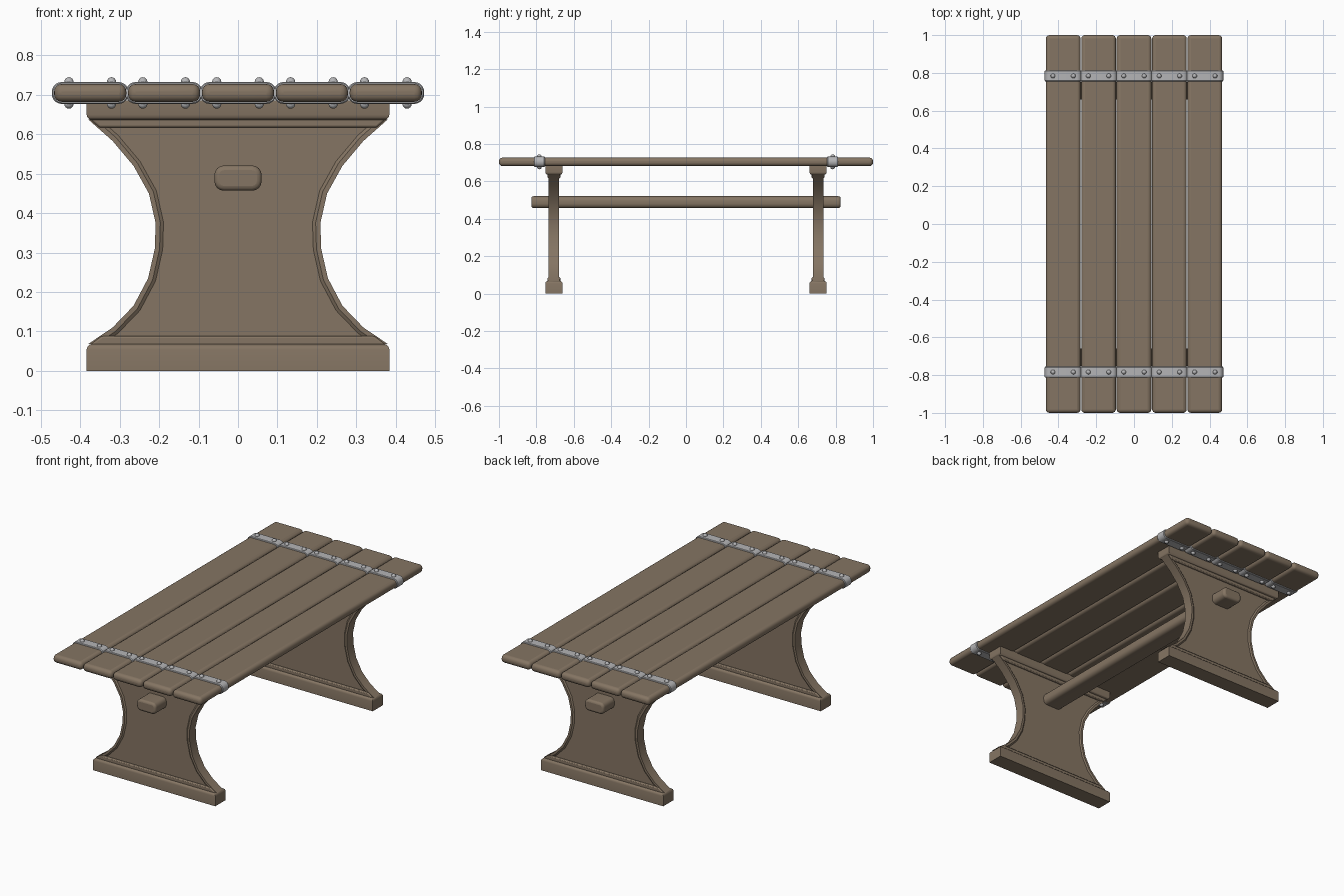
import bpy, bmesh, math

if "Cube" in bpy.data.objects:
    bpy.data.objects.remove(bpy.data.objects["Cube"])


def material(name, col):
    m = bpy.data.materials.new(name)
    m.diffuse_color = (*col, 1)
    m.use_nodes = True
    m.node_tree.nodes["Principled BSDF"].inputs["Base Color"].default_value = m.diffuse_color
    return m


WOOD = material("brown wood", (0.235, 0.178, 0.125))
STEEL = material("grey steel", (0.46, 0.46, 0.47))


def finish(name, bm, mat, bevel=0, seg=2):
    bmesh.ops.recalc_face_normals(bm, faces=bm.faces)
    me = bpy.data.meshes.new(name)
    bm.to_mesh(me)
    bm.free()
    ob = bpy.data.objects.new(name, me)
    bpy.context.collection.objects.link(ob)
    me.materials.append(mat)
    if bevel:
        md = ob.modifiers.new("bevel", 'BEVEL')
        md.width, md.segments = bevel, seg
        md.limit_method = 'ANGLE'
    bpy.ops.object.select_all(action='DESELECT')
    ob.select_set(True)
    bpy.context.view_layer.objects.active = ob
    bpy.ops.object.shade_smooth_by_angle(angle=math.radians(35))
    return ob


def box(name, c, s, mat, bevel, seg=2):
    bm = bmesh.new()
    bmesh.ops.create_cube(bm, size=1)
    for v in bm.verts:
        v.co = [c[i] + v.co[i] * s[i] for i in range(3)]
    return finish(name, bm, mat, bevel, seg)


def prism(pts, y, t):
    """Extrude an x-z outline along y, centred on y."""
    bm = bmesh.new()
    a = [bm.verts.new((x, y - t / 2, z)) for x, z in pts]
    b = [bm.verts.new((x, y + t / 2, z)) for x, z in pts]
    caps = [bm.faces.new(a), bm.faces.new(b[::-1])]
    n = len(pts)
    for i in range(n):
        j = (i + 1) % n
        bm.faces.new((a[j], a[i], b[i], b[j]))
    bmesh.ops.recalc_face_normals(bm, faces=bm.faces)
    return bm, caps


def rounded(hx, hz, r, n=5):
    pts = []
    for k, (sx, sz) in enumerate(((1, 1), (-1, 1), (-1, -1), (1, -1))):
        for i in range(n + 1):
            a = math.pi / 2 * (k + i / n)
            pts.append((sx * (hx - r) + r * math.cos(a), sz * (hz - r) + r * math.sin(a)))
    return pts


TOP_Z = 0.705
PLANK_X = [0.1875 * i for i in range(-2, 3)]

# table top planks
for x in PLANK_X:
    box("plank", (x, 0, TOP_Z), (0.183, 2.0, 0.045), WOOD, 0.019, 4)

# steel straps, one ring round each plank, with rivets above and below
for y in (-0.784, 0.784):
    for x in PLANK_X:
        bm = bmesh.new()
        h = 0.029
        loops = []
        for d, dy in ((-0.006, -h), (-0.003, -h), (0, -h + 0.004),
                      (0, h - 0.004), (-0.003, h), (-0.006, h)):
            loops.append([bm.verts.new((x + px, y + dy, TOP_Z + pz))
                          for px, pz in rounded(0.0975 + d, 0.028 + d, 0.026 + d)])
        for a, b in zip(loops, loops[1:]):
            for i in range(len(a)):
                j = (i + 1) % len(a)
                bm.faces.new((a[i], a[j], b[j], b[i]))
        finish("strap", bm, STEEL)
        for dx in (-0.054, 0.054):
            for s in (-1, 1):
                bm = bmesh.new()
                bmesh.ops.create_uvsphere(bm, u_segments=10, v_segments=8, radius=0.0125)
                for v in bm.verts:
                    v.co.x += x + dx
                    v.co.y += y
                    v.co.z += TOP_Z + s * 0.0275
                finish("rivet", bm, STEEL)

# trestle ends: waisted panel with recessed faces, foot and top rail
side = [(0.38, 0.068), (0.318, 0.11), (0.265, 0.165), (0.228, 0.235), (0.211, 0.31),
        (0.209, 0.375), (0.226, 0.45), (0.265, 0.52), (0.318, 0.583), (0.38, 0.638)]
outline = side + [(-x, z) for x, z in reversed(side)]
for y in (-0.706, 0.706):
    bm, caps = prism(outline, y, 0.056)
    for th, dep in ((0.012, 0), (0.008, -0.006)):
        for f in caps:
            bmesh.ops.inset_region(bm, faces=[f], thickness=th, depth=dep, use_even_offset=True)
    finish("leg_panel", bm, WOOD)
    for z0, z1, w0, w1 in ((0.064, 0.088, 0.378, 0.346), (0.617, 0.642, 0.352, 0.378)):
        bm, _ = prism([(-w0, z0), (w0, z0), (w1, z1), (-w1, z1)], y, 0.068)
        finish("leg_moulding", bm, WOOD, 0.005)
    # foot with rounded top edges, rail with rounded bottom edges
    for name, z0, z1, keep in (("foot", 0.0, 0.068, 1), ("top_rail", 0.636, 0.686, -1)):
        bm = bmesh.new()
        bmesh.ops.create_cube(bm, size=1)
        for v in bm.verts:
            v.co = (v.co.x * 0.768, y + v.co.y * 0.092, (z0 + z1) / 2 + v.co.z * (z1 - z0))
        mid = (z0 + z1) / 2
        edges = [e for e in bm.edges if all((v.co.z - mid) * keep > 0 for v in e.verts)]
        bmesh.ops.bevel(bm, geom=edges, offset=0.014, segments=3, profile=0.5, affect='EDGES')
        finish(name, bm, WOOD)

# long stretcher beam through both ends
bm, _ = prism([(x, z + 0.489) for x, z in rounded(0.06, 0.032, 0.024, 4)], 0, 1.654)
finish("stretcher", bm, WOOD, 0.012, 3)
